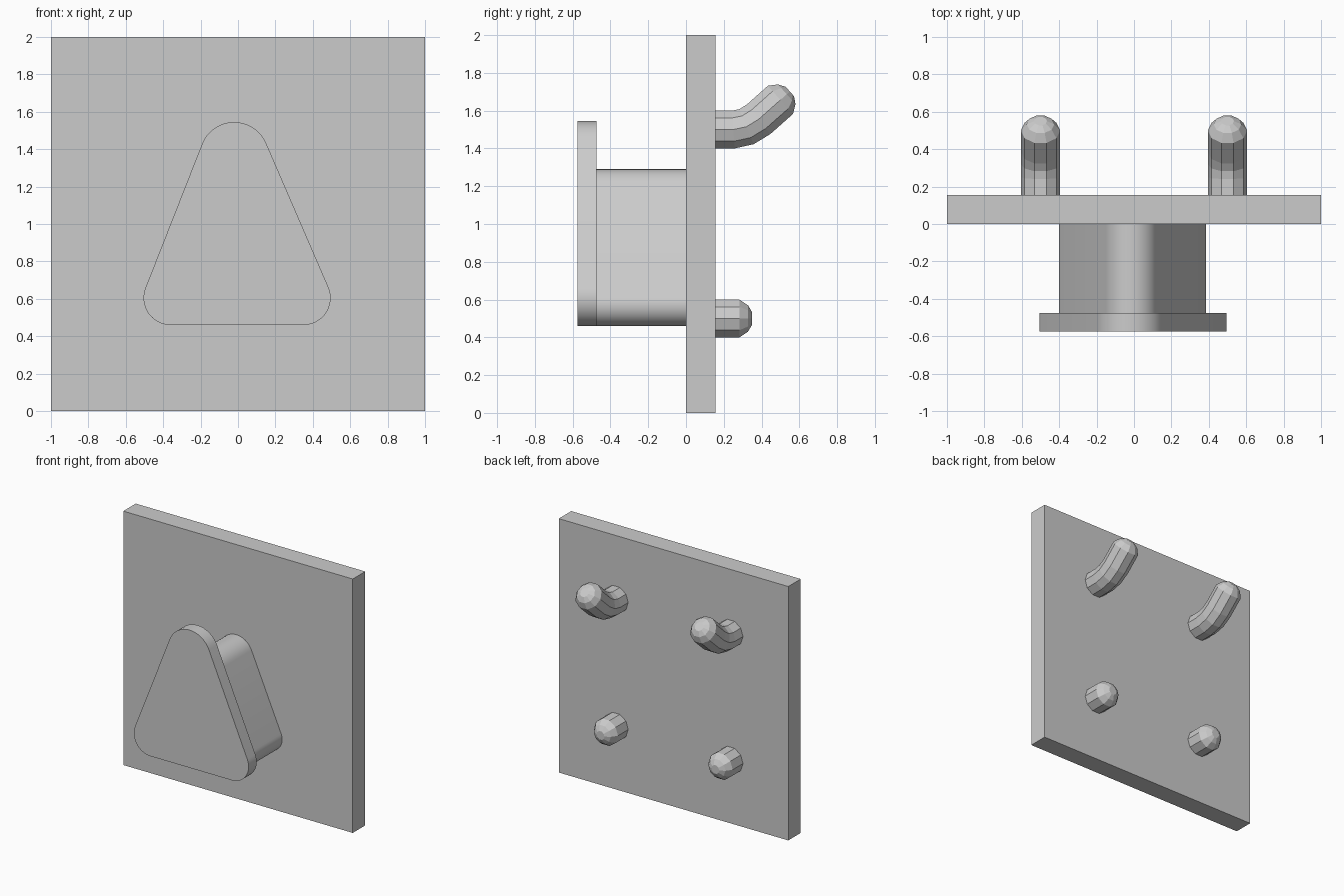
import bpy, bmesh, math
from mathutils import Vector

if "Cube" in bpy.data.objects:
    bpy.data.objects.remove(bpy.data.objects["Cube"])

grey = bpy.data.materials.new("light_grey")
grey.diffuse_color = (0.6, 0.6, 0.6, 1)
grey.use_nodes = True
grey.node_tree.nodes["Principled BSDF"].inputs["Base Color"].default_value = grey.diffuse_color


def finish(name, bm, smooth=False):
    bmesh.ops.recalc_face_normals(bm, faces=bm.faces)
    mesh = bpy.data.meshes.new(name)
    bm.to_mesh(mesh)
    bm.free()
    mesh.materials.append(grey)
    obj = bpy.data.objects.new(name, mesh)
    bpy.context.collection.objects.link(obj)
    if smooth:
        bpy.ops.object.select_all(action='DESELECT')
        obj.select_set(True)
        bpy.context.view_layer.objects.active = obj
        bpy.ops.object.shade_smooth_by_angle(angle=math.radians(30))
    return obj


def rounded_triangle(circles, steps=16):
    """Outline around three (x, z, radius) circles listed counterclockwise."""
    tangents = []
    for i, (x, z, r) in enumerate(circles):
        x2, z2, r2 = circles[(i + 1) % 3]
        dist = math.hypot(x2 - x, z2 - z)
        # outward normal of the line touching both circles
        tangents.append(math.atan2(z2 - z, x2 - x) - math.acos((r - r2) / dist))
    points = []
    for i, (x, z, r) in enumerate(circles):
        start = tangents[i - 1]
        sweep = (tangents[i] - start) % (2 * math.pi)
        for k in range(steps + 1):
            a = start + sweep * k / steps
            points.append((x + r * math.cos(a), z + r * math.sin(a)))
    return points


def prism(name, outline, y0, y1, smooth=False):
    bm = bmesh.new()
    face = bm.faces.new([bm.verts.new((x, y0, z)) for x, z in outline])
    out = bmesh.ops.extrude_face_region(bm, geom=[face])
    moved = [v for v in out["geom"] if isinstance(v, bmesh.types.BMVert)]
    bmesh.ops.translate(bm, verts=moved, vec=(0, y1 - y0, 0))
    # extrusion may drop the starting face, so close any open end
    bmesh.ops.holes_fill(bm, edges=[e for e in bm.edges if e.is_boundary])
    return finish(name, bm, smooth)


def peg(name, x, path, sides=10, radius=0.1):
    """Ten-sided rod along a (y, z) path with a faceted round end."""
    pts = [Vector((x, y, z)) for y, z in path]
    rings = []
    for i, p in enumerate(pts):
        d = (pts[min(i + 1, len(pts) - 1)] - pts[max(i - 1, 0)]).normalized()
        rings.append((p, d, radius / math.cos(math.pi / sides)))
    end, d, r = rings[-1]
    # round end
    for along, across in ((0.033, 0.1), (0.078, 0.07), (0.1, 0.033)):
        rings.append((end + d * along, d, across / math.cos(math.pi / sides)))
    bm = bmesh.new()
    side = Vector((1, 0, 0))
    loops = []
    for p, d, r in rings:
        up = side.cross(d)
        loops.append([bm.verts.new(p + r * (math.cos(a) * side + math.sin(a) * up))
                      for a in (2 * math.pi * k / sides for k in range(sides))])
    for a, b in zip(loops, loops[1:]):
        for k in range(sides):
            n = (k + 1) % sides
            bm.faces.new((a[k], a[n], b[n], b[k]))
    bm.faces.new(loops[0])
    bm.faces.new(loops[-1])
    return finish(name, bm)


# Square backing plate
prism("back_plate", [(-1, 0), (1, 0), (1, 2), (-1, 2)], 0, 0.155)

# Rounded triangular holder and its wider front lip
prism("holder_core", rounded_triangle(
    [(-0.29, 0.57, 0.11), (0.275, 0.57, 0.11), (-0.015, 1.145, 0.145)]), -0.475, 0, True)
prism("holder_lip", rounded_triangle(
    [(-0.36, 0.605, 0.145), (0.35, 0.605, 0.145), (-0.02, 1.36, 0.185)]), -0.575, -0.475, True)

# Pegs on the back: hooked above, short and straight below
hook_path = [(0.155, 1.5), (0.25, 1.5), (0.32, 1.515), (0.385, 1.555), (0.475, 1.635)]
for label, x in (("left", -0.5), ("right", 0.5)):
    peg("upper_hook_" + label, x, hook_path)
    peg("lower_peg_" + label, x, [(0.155, 0.5), (0.25, 0.5)])
